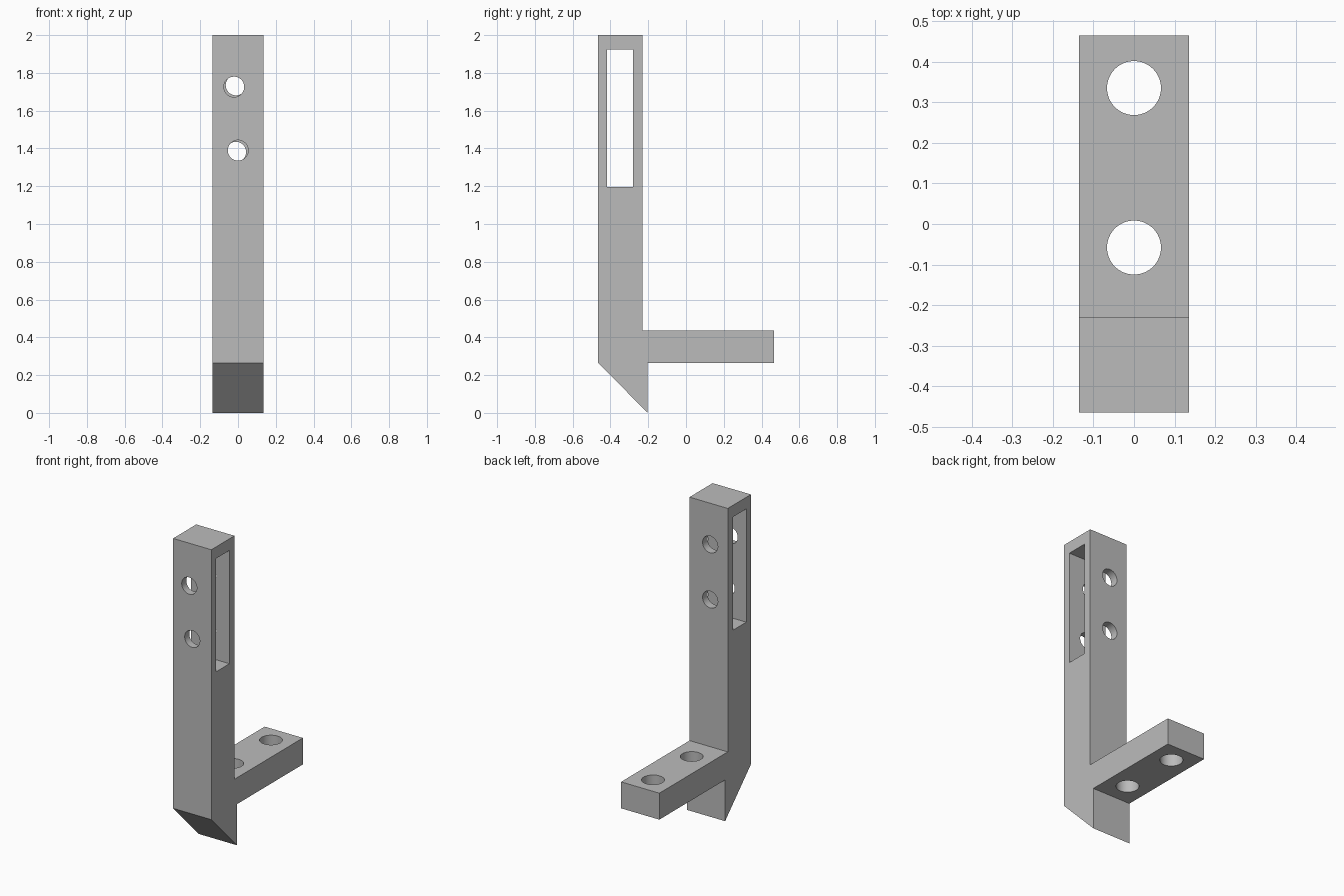
import bpy, bmesh, math
from mathutils import Matrix

if "Cube" in bpy.data.objects:
    bpy.data.objects.remove(bpy.data.objects["Cube"], do_unlink=True)

GREY = (0.5, 0.5, 0.5, 1)
HALF_WIDTH = 0.136

mat = bpy.data.materials.new("plain grey")
mat.use_nodes = True
mat.diffuse_color = GREY
mat.node_tree.nodes["Principled BSDF"].inputs["Base Color"].default_value = GREY


def make_object(name, bm):
    bmesh.ops.recalc_face_normals(bm, faces=bm.faces)
    mesh = bpy.data.meshes.new(name)
    bm.to_mesh(mesh)
    bm.free()
    mesh.materials.append(mat)
    obj = bpy.data.objects.new(name, mesh)
    bpy.context.collection.objects.link(obj)
    return obj


def extrude_profile(name, points, half):
    """Side outline (y, z) extruded symmetrically along x."""
    bm = bmesh.new()
    face = bm.faces.new([bm.verts.new((-half, y, z)) for y, z in points])
    result = bmesh.ops.extrude_face_region(bm, geom=[face])
    verts = [v for v in result["geom"] if isinstance(v, bmesh.types.BMVert)]
    bmesh.ops.translate(bm, verts=verts, vec=(2 * half, 0, 0))
    return make_object(name, bm)


def cylinder(name, centre, radius, depth, along_y=False):
    bm = bmesh.new()
    matrix = Matrix.Translation(centre)
    if along_y:
        matrix = matrix @ Matrix.Rotation(math.pi / 2, 4, "X")
    bmesh.ops.create_cone(bm, cap_ends=True, segments=64, radius1=radius,
                          radius2=radius, depth=depth, matrix=matrix)
    return make_object(name, bm)


# Post, shelf arm and pointed foot in one outline
bracket = extrude_profile("bracket", [
    (-0.465, 0.265), (-0.203, 0), (-0.203, 0.265), (0.465, 0.265),
    (0.465, 0.435), (-0.23, 0.435), (-0.23, 2), (-0.465, 2)], HALF_WIDTH)

# Slot through the sides of the post
cutters = [extrude_profile("slot_cutter", [
    (-0.418, 1.197), (-0.281, 1.197), (-0.281, 1.925), (-0.418, 1.925)], 0.3)]

# Screw holes in the front and back walls, slightly out of line
for wall, y, holes in (("front", -0.45, ((-0.021, 1.726), (0, 1.39))),
                       ("back", -0.25, ((-0.011, 1.735), (-0.011, 1.381)))):
    for x, z in holes:
        cutters.append(cylinder(wall + "_hole_cutter", (x, y, z), 0.054, 0.1, True))

# Vertical holes through the arm
for y in (-0.058, 0.335):
    cutters.append(cylinder("arm_hole_cutter", (0, y, 0.35), 0.0665, 0.3))

# Cut, then drop the helpers
bpy.context.view_layer.objects.active = bracket
bracket.select_set(True)
for cutter in cutters:
    cutter.hide_render = True
    mod = bracket.modifiers.new("cut", "BOOLEAN")
    mod.operation = "DIFFERENCE"
    mod.solver = "EXACT"
    mod.object = cutter
    bpy.ops.object.modifier_apply(modifier=mod.name)
    bpy.data.objects.remove(cutter, do_unlink=True)

bpy.ops.object.shade_smooth_by_angle(angle=math.radians(30))
